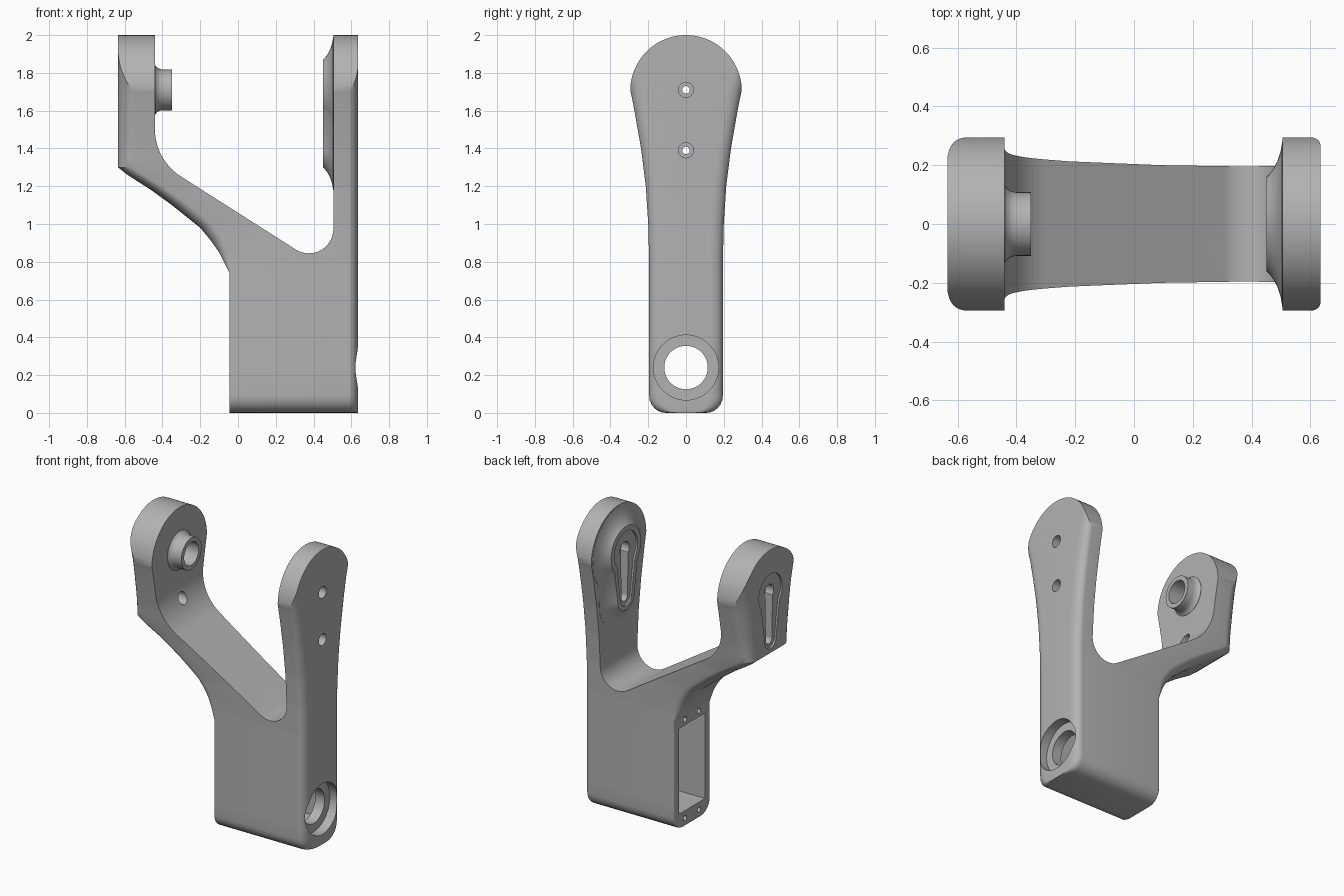
import bpy, bmesh
from math import sin, cos, radians, sqrt

cube = bpy.data.objects.get("Cube")
if cube:
    bpy.data.objects.remove(cube)

grey = bpy.data.materials.new("satin_grey")
grey.use_nodes = True
grey.diffuse_color = (0.45, 0.45, 0.45, 1)
grey.node_tree.nodes["Principled BSDF"].inputs["Base Color"].default_value = (0.45, 0.45, 0.45, 1)


def loft(name, rings):
    """Closed solid through rings with equal point counts."""
    bm = bmesh.new()
    loops = [[bm.verts.new(p) for p in ring] for ring in rings]
    n = len(loops[0])
    for a, b in zip(loops, loops[1:]):
        for i in range(n):
            j = (i + 1) % n
            bm.faces.new((a[i], a[j], b[j], b[i]))
    bm.faces.new(loops[0][::-1])
    bm.faces.new(loops[-1])
    bmesh.ops.recalc_face_normals(bm, faces=bm.faces)
    mesh = bpy.data.meshes.new(name)
    bm.to_mesh(mesh)
    bm.free()
    mesh.materials.append(grey)
    obj = bpy.data.objects.new(name, mesh)
    bpy.context.collection.objects.link(obj)
    return obj


def arc(cx, cy, r, start, end, n=24):
    steps = [radians(start + (end - start) * i / n) for i in range(n + 1)]
    return [(cx + r * cos(t), cy + r * sin(t)) for t in steps]


def lathe_x(name, z, profile, n=48):
    """Solid of revolution about an x-parallel axis; profile is (x, radius)."""
    return loft(name, [[(x, p, q) for p, q in arc(0, z, r, 0, 360, n)[:-1]] for x, r in profile])


def keyhole(x, top_r, low_r):
    """Keyhole outline in the plane at x."""
    side = arc(0, 1.71, top_r, 90, -40) + arc(0, 1.39, low_r, 0, -90)
    return [(x, y, z) for y, z in side + [(-y, z) for y, z in side[-2:0:-1]]]


def combine(target, tool, operation):
    mod = target.modifiers.new(operation.lower(), 'BOOLEAN')
    mod.operation, mod.object, mod.solver = operation, tool, 'EXACT'
    bpy.context.view_layer.objects.active = target
    bpy.ops.object.modifier_apply(modifier=mod.name)
    bpy.data.objects.remove(tool)


def table(points, z):
    for (z0, a), (z1, b) in zip(points, points[1:]):
        if z <= z1:
            return a + (b - a) * (z - z0) / (z1 - z0)
    return points[-1][1]


WIDTH = [(0, .195), (.8, .195), (1, .2), (1.2, .213), (1.4, .238), (1.6, .273), (1.7, .293), (1.85, .335), (2.1, .4)]
OUTER = [(0, -.045), (.74, -.045), (.85, -.1), (.92, -.15), (.98, -.2), (1.1, -.35),
         (1.18, -.46), (1.26, -.585), (1.3, -.635), (2.1, -.635)]
ROUND = [(0, .008), (.74, .008), (.9, .07), (1.1, .1), (1.3, .08), (1.9, .14), (2.1, .14)]


def section(z):
    """Horizontal section: rounded rectangle with separate inner and outer radii."""
    w = table(WIDTH, z)
    if z < .09:
        w += sqrt(.09 ** 2 - (.09 - z) ** 2) - .09
    left, ry = table(OUTER, z), table(ROUND, z)
    rx = min(ry, .09)
    ring = []
    for sx, sy, start in ((1, -1, -90), (1, 1, 0), (-1, 1, 90), (-1, -1, 180)):
        ax, ay, edge = (.05, .07, .635) if sx > 0 else (rx, ry, left)
        for c, s in arc(0, 0, 1, start, start + 90, 8):
            ring.append((edge - sx * ax + ax * c, sy * (w - ay) + ay * s, z))
    return ring


# Main fork body
levels = [.09 * (1 - cos(radians(15 * i))) for i in range(7)]
levels += [.74 * i / 8 for i in range(2, 9)] + [.74 + .02 * i for i in range(1, 28)]
levels += [1.3 + .04 * i for i in range(19)] + [2.04]
body = loft("fork_body", [section(z) for z in levels])

# Rounded arm tips
dome = [(-.4, -.1)] + arc(0, 1.705, .295, 180, 0, 64) + [(.4, -.1)]
dome[0], dome[-1] = (-.295, -.1), (.295, -.1)
combine(body, loft("dome", [[(x, y, z) for y, z in dome] for x in (-1, 1)]), 'INTERSECT')

# Gap between the arms
gap = [(-.44, 2.2)] + arc(-.14, 1.504, .3, 180, 237.8) + arc(.375, .975, .13, 237.8, 360) + [(.505, 2.2)]
combine(body, loft("gap", [[(x, y, z) for x, z in gap] for y in (-1, 1)]), 'DIFFERENCE')

# Flared keyhole boss on the straight arm
flare = [(.45, 0), (.462, .012), (.475, .03), (.488, .055), (.498, .085), (.504, .12), (.53, .12)]
combine(body, loft("boss", [keyhole(x, .16 + d, .09 + d) for x, d in flare]), 'UNION')

# Hollow pivot pin on the bent arm
pin = [(-.47, .13), (-.438, .13), (-.428, .118), (-.415, .111), (-.4, .108), (-.35, .108)]
combine(body, lathe_x("pin", 1.71, pin), 'UNION')
combine(body, lathe_x("bore", 1.71, [(-.5, .078), (-.3, .078)]), 'DIFFERENCE')

# Keyhole recesses, with a deeper slot in each
for face in (-.635, .45):
    for depth, top, low in ((.012, .125, .06), (.07, .05, .032)):
        tool = loft("recess", [keyhole(x, top, low) for x in (face - .05, face + depth)])
        combine(body, tool, 'DIFFERENCE')
    combine(body, lathe_x("peg_hole", 1.73, [(face - .05, .018), (face + .06, .018)], 16), 'DIFFERENCE')

# Stepped screw holes through both arms
for z in (1.71, 1.39):
    combine(body, lathe_x("through", z, [(-.8, .02), (.8, .02)], 24), 'DIFFERENCE')
    combine(body, lathe_x("step", z, [(.55, .04), (.8, .04)], 24), 'DIFFERENCE')
combine(body, lathe_x("step", 1.39, [(-.53, .04), (-.3, .04)], 24), 'DIFFERENCE')

# Rectangular cavity in the base, opening to the side
cavity = [(-.14, .1), (.14, .1), (.14, .68), (-.14, .68)]
combine(body, loft("cavity", [[(x, y, z) for y, z in cavity] for x in (-.3, .5)]), 'DIFFERENCE')

# Round opening with counterbore
port = [(.4, .115), (.57, .115), (.57, .172), (.8, .172)]
combine(body, lathe_x("port", .24, port, 64), 'DIFFERENCE')

# Cover screw holes around the cavity
for y in (-.075, .075):
    for z in (.05, .72):
        tool = lathe_x("cover_hole", z, [(-.1, .018), (.06, .018)], 16)
        tool.location.y = y
        bpy.context.view_layer.update()
        combine(body, tool, 'DIFFERENCE')

bpy.ops.object.select_all(action='DESELECT')
body.select_set(True)
bpy.context.view_layer.objects.active = body
bpy.ops.object.shade_smooth_by_angle(angle=radians(30))
